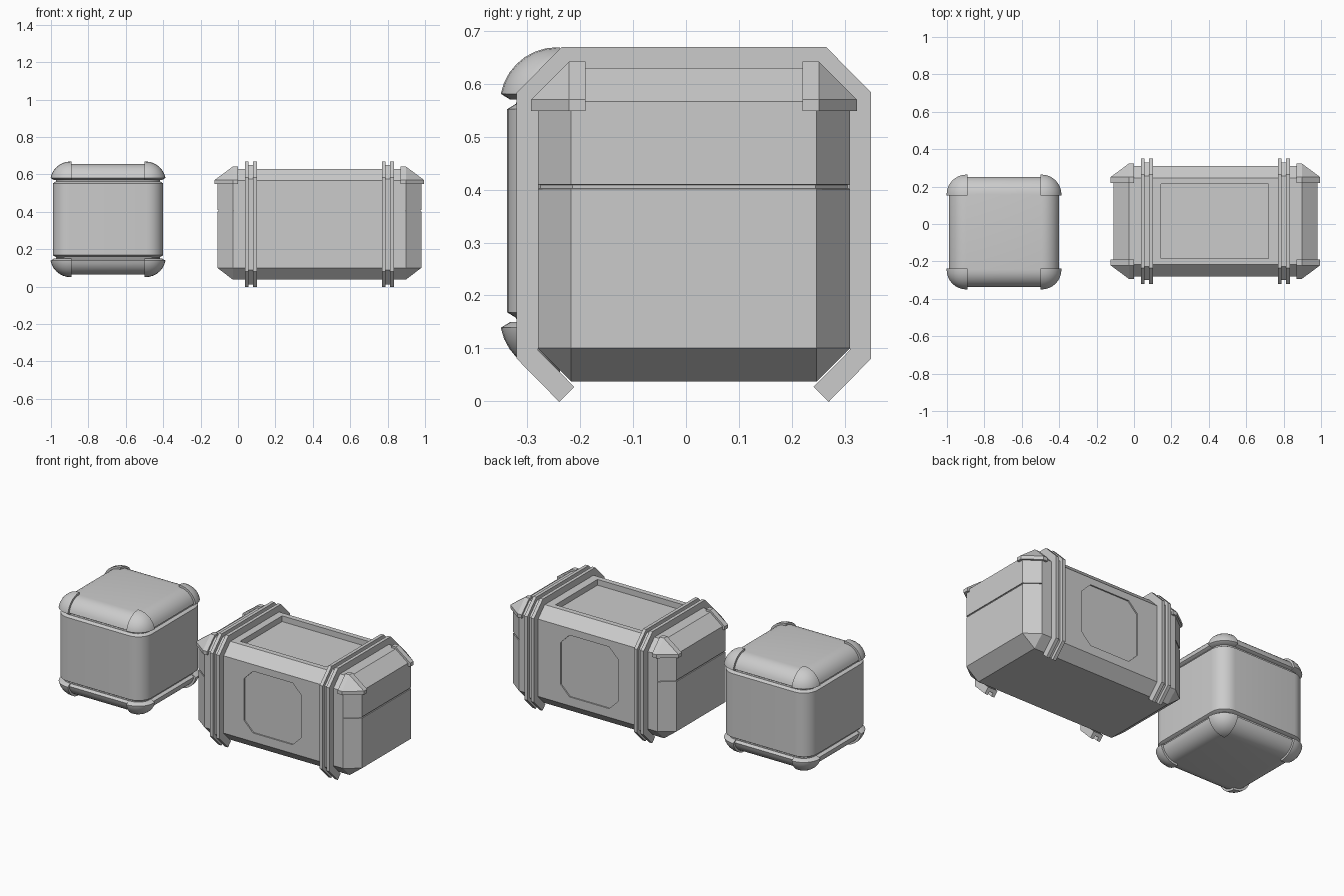
import bpy
import bmesh
from itertools import product
from mathutils import Vector
from math import radians

if "Cube" in bpy.data.objects:
    bpy.data.objects.remove(bpy.data.objects["Cube"])

grey = bpy.data.materials.new("plain grey")
grey.use_nodes = True
grey.diffuse_color = (0.6, 0.6, 0.6, 1)
grey.node_tree.nodes["Principled BSDF"].inputs["Base Color"].default_value = grey.diffuse_color

CHEST = Vector((0.435, 0.015, 0.3335))
CRATE = Vector((-0.695, -0.043, 0.36))


def finish(bm, name, centre, flip=(1, 1, 1), smooth=False):
    """Turn a bmesh into a named object, optionally mirrored about its centre."""
    for v in bm.verts:
        v.co = Vector(c * f for c, f in zip(v.co, flip)) + centre
    bmesh.ops.recalc_face_normals(bm, faces=bm.faces)
    mesh = bpy.data.meshes.new(name)
    bm.to_mesh(mesh)
    bm.free()
    mesh.materials.append(grey)
    ob = bpy.data.objects.new(name, mesh)
    bpy.context.collection.objects.link(ob)
    if smooth:
        bpy.ops.object.select_all(action="DESELECT")
        ob.select_set(True)
        bpy.context.view_layer.objects.active = ob
        bpy.ops.object.shade_smooth_by_angle(angle=radians(35))
    return ob


def clip(bm, point, keep):
    """Keep the side of a plane that 'keep' points to and close the cut."""
    bmesh.ops.bisect_plane(bm, geom=bm.verts[:] + bm.edges[:] + bm.faces[:],
                           plane_co=point, plane_no=keep, clear_inner=True)
    rim = [e for e in bm.edges if e.is_boundary]
    cap = bmesh.ops.edgeloop_fill(bm, edges=rim)["faces"]
    bmesh.ops.recalc_face_normals(bm, faces=bm.faces)
    return cap


def chamfered_box(half, cut):
    """Box with one flat chamfer on every edge."""
    bm = bmesh.new()
    for signs in product((-1, 1), repeat=3):
        for full in range(3):
            bm.verts.new([s * (half[i] - (0 if i == full else cut[i]))
                          for i, s in enumerate(signs)])
    bmesh.ops.convex_hull(bm, input=bm.verts)
    bmesh.ops.dissolve_limit(bm, angle_limit=0.01, verts=bm.verts, edges=bm.edges)
    bmesh.ops.recalc_face_normals(bm, faces=bm.faces)
    return bm


def round_box(half, radius):
    bm = bmesh.new()
    bmesh.ops.create_cube(bm, size=2 * half)
    bmesh.ops.bevel(bm, geom=bm.edges[:], offset=radius, segments=8,
                    profile=0.5, affect="EDGES")
    return bm


def prism(points, axis, start, end):
    """Extrude a flat outline along the x, y or z axis."""
    bm = bmesh.new()

    def place(p, depth):
        co = list(p)
        co.insert(axis, depth)
        return co
    face = bm.faces.new([bm.verts.new(place(p, start)) for p in points])
    new = bmesh.ops.extrude_face_region(bm, geom=[face])["geom"]
    for v in new:
        if isinstance(v, bmesh.types.BMVert):
            v.co[axis] = end
    return bm


def carve(target, cutter):
    """Subtract a cutter, then discard it."""
    cutter.hide_render = True
    mod = target.modifiers.new("recess", "BOOLEAN")
    mod.object = cutter
    mod.operation = "DIFFERENCE"
    mod.solver = "EXACT"
    bpy.context.view_layer.objects.active = target
    bpy.ops.object.modifier_apply(modifier=mod.name)
    bpy.data.objects.remove(cutter)


# Chest body with a seam around each end
bm = chamfered_box((0.545, 0.295, 0.2965), (0.083, 0.063, 0.0635))
for z in (0.068, 0.076):
    bmesh.ops.bisect_plane(bm, geom=bm.verts[:] + bm.edges[:] + bm.faces[:],
                           plane_co=(0, 0, z), plane_no=(0, 0, 1))
for side in (-1, 1):
    band = [f for f in bm.faces if f.normal.x * side > 0.3
            and abs(f.calc_center_median().z - 0.072) < 0.003]
    bmesh.ops.inset_region(bm, faces=band, thickness=0.0005, depth=-0.006)
chest = finish(bm, "chest_body", CHEST)

# Recessed octagon panels on the front and back, and the sunken top
w, h, c = 0.192, 0.186, 0.06
octagon = [(w, h - c), (w - c, h), (c - w, h), (-w, h - c),
           (-w, c - h), (c - w, -h), (w - c, -h), (w, c - h)]
for side in (-1, 1):
    cutter = prism(octagon, 1, side * 0.287, side * 0.4)
    carve(chest, finish(cutter, "panel_cutter", CHEST + Vector((-0.007, 0, 0.006))))
w, h = 0.288, 0.2
rectangle = [(w, h), (-w, h), (-w, -h), (w, -h)]
cutter = prism(rectangle, 2, 0.262, 0.4)
carve(chest, finish(cutter, "top_cutter", CHEST + Vector((-0.003, 0, 0))))

# Corner guards on the chest lid
for sx, sy in product((-1, 1), repeat=2):
    bm = chamfered_box((0.56, 0.308, 0.3085), (0.097, 0.072, 0.072))
    clip(bm, (0.435, 0, 0), (1, 0, 0))
    clip(bm, (0, 0.205, 0), (0, 1, 0))
    clip(bm, (0, 0, 0.215), (0, 0, 1))
    finish(bm, "chest_corner_guard", CHEST, (sx, sy, 1))


# Straps: two tall ribs with a lower band between, open underneath
def strap_half(t):
    return [(0.226 + 0.71 * t, 0.027 - 0.71 * t), (0.295 + t, 0.097 - 0.41 * t),
            (0.295 + t, 0.567 + 0.41 * t), (0.233 + 0.41 * t, 0.63 + t)]


def strap_outline(t):
    outer, inner = strap_half(t), strap_half(0)
    return (outer + [(-y, z) for y, z in reversed(outer)]
            + [(-y, z) for y, z in inner] + inner[::-1])


for side in (-1, 1):
    middle = Vector((CHEST.x + side * 0.366, CHEST.y, 0))
    for name, thick, a, b in (("strap_rib", 0.04, -0.032, -0.012),
                              ("strap_band", 0.02, -0.012, 0.012),
                              ("strap_rib", 0.04, 0.012, 0.032)):
        finish(prism(strap_outline(thick), 0, a, b), name, middle)


# Rounded crate: core, middle wall, two lids and eight corner caps
def tapered_clip(bm, z, keep):
    cap = clip(bm, (0, 0, z), (0, 0, keep))
    bmesh.ops.inset_region(bm, faces=cap, thickness=0.018, depth=0.011,
                           use_even_offset=True)


finish(round_box(0.278, 0.075), "crate_core", CRATE, smooth=True)

wall = round_box(0.295, 0.09)
tapered_clip(wall, 0.192, -1)
tapered_clip(wall, -0.192, 1)
finish(wall, "crate_wall", CRATE, smooth=True)

for sz in (-1, 1):
    lid = round_box(0.296, 0.095)
    tapered_clip(lid, 0.221, 1)
    finish(lid, "crate_lid", CRATE, (1, 1, sz), smooth=True)
    for sx, sy in product((-1, 1), repeat=2):
        cap = round_box(0.309, 0.108)
        tapered_clip(cap, 0.221, 1)
        clip(cap, (0.195, 0, 0), (1, 0, 0))
        clip(cap, (0, 0.195, 0), (0, 1, 0))
        finish(cap, "crate_corner_cap", CRATE, (sx, sy, sz), smooth=True)
